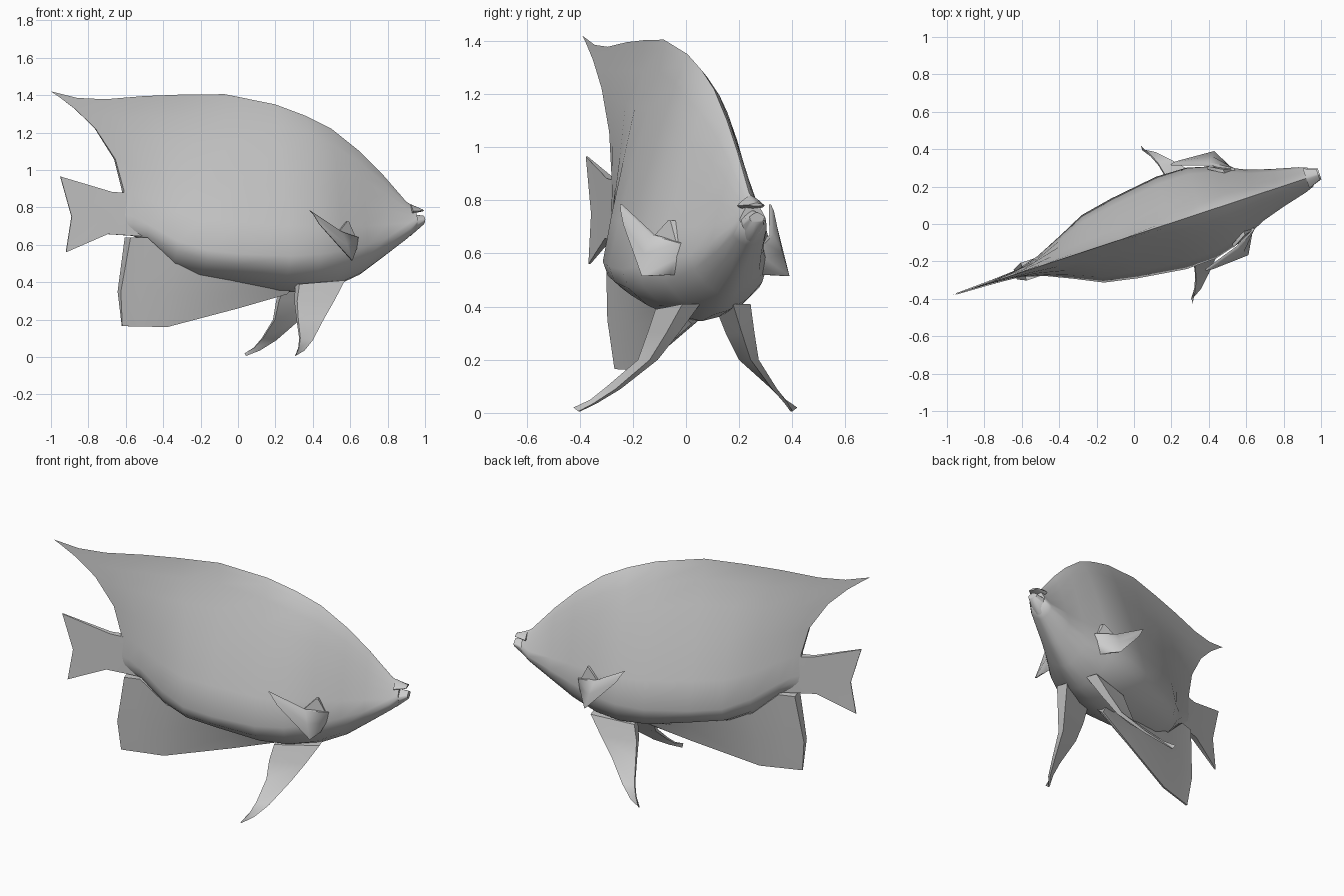
import bpy, bmesh, math

cube = bpy.data.objects.get("Cube")
if cube:
    bpy.data.objects.remove(cube, do_unlink=True)

grey = bpy.data.materials.new("plain grey")
grey.use_nodes = True
COLOUR = (0.6, 0.6, 0.6, 1)
grey.diffuse_color = COLOUR
grey.node_tree.nodes["Principled BSDF"].inputs["Base Color"].default_value = COLOUR

# The fish swims along a line turned a little about z
TURN = math.atan(0.33)
C, S = math.cos(TURN), math.sin(TURN)


def place(x, v, z):
    """x along the fish's spine, v sideways from it, z up."""
    return (x - S * v, x * S / C - 0.06 + C * v, z)


def finish(name, bm, angle=60):
    bmesh.ops.recalc_face_normals(bm, faces=bm.faces)
    mesh = bpy.data.meshes.new(name)
    bm.to_mesh(mesh)
    bm.free()
    mesh.materials.append(grey)
    obj = bpy.data.objects.new(name, mesh)
    bpy.context.collection.objects.link(obj)
    bpy.ops.object.select_all(action='DESELECT')
    obj.select_set(True)
    bpy.context.view_layer.objects.active = obj
    bpy.ops.object.shade_smooth_by_angle(angle=math.radians(angle))


def back_width(x, t):
    """Share of the half width at height t: thin fin at the rear, rounded head in front."""
    front = min(1, max(0, (x + 0.1) / 0.5))
    rear = max(1 - 1.1 * t ** 1.15, 0.3 * (1 - t))
    return front * (1 - t) ** 0.7 + (1 - front) * rear


def loft(name, stations):
    """Stations: x, top z, widest z, bottom z, half width, backward sweep of the top."""
    bm = bmesh.new()
    rings = []
    for x, top, wide, bottom, w, sweep in stations:
        half = [(x - sweep * t ** 2.6, w * back_width(x, t), wide + (top - wide) * t)
                for t in (1, 0.96, 0.86, 0.7, 0.45, 0.2, 0)]
        for i in range(1, 4):
            a = i * math.pi / 8
            half.append((x, w * math.cos(a) ** 1.4, wide - (wide - bottom) * math.sin(a)))
        half.append((x, 0, bottom))
        ring = half + [(px, -v, z) for px, v, z in reversed(half[1:-1])]
        rings.append([bm.verts.new(place(*p)) for p in ring])
    n = len(rings[0])
    for a, b in zip(rings, rings[1:]):
        for i in range(n):
            j = (i + 1) % n
            bm.faces.new((a[i], a[j], b[j], b[i]))
    # Cap the ends with strips across the fish
    for ring in (rings[0], rings[-1]):
        bm.faces.new((ring[0], ring[1], ring[-1]))
        for i in range(1, n // 2 - 1):
            bm.faces.new((ring[i], ring[i + 1], ring[-i - 1], ring[-i]))
        k = n // 2
        bm.faces.new((ring[k - 1], ring[k], ring[k + 1]))
    finish(name, bm)


def fin(name, rows, thick, side=1):
    """Two-sided sheet; rows of (x, v, z) or (x, z), thickness per column."""
    bm = bmesh.new()
    sheets = []
    for sign in (1, -1):
        sheet = []
        for row in rows:
            line = []
            for p, t in zip(row, thick):
                v = p[1] * side if len(p) == 3 else 0
                line.append(bm.verts.new(place(p[0], v + sign * t, p[-1])))
            sheet.append(line)
        sheets.append(sheet)
        for a, b in zip(sheet, sheet[1:]):
            for i in range(len(a) - 1):
                bm.faces.new((a[i], a[i + 1], b[i + 1], b[i]))
    # Close the rim
    rims = [s[0] + [r[-1] for r in s[1:-1]] + s[-1][::-1]
            + [r[0] for r in s[-2:0:-1]] for s in sheets]
    for i in range(len(rims[0])):
        j = (i + 1) % len(rims[0])
        bm.faces.new((rims[0][i], rims[0][j], rims[1][j], rims[1][i]))
    finish(name, bm)


# Body and swept dorsal fin in one skin
loft("body", [
    (-.61, 1.42, .76, .66, .022, .39),
    (-.57, 1.385, .75, .65, .035, .29),
    (-.5, 1.378, .71, .62, .055, .21),
    (-.36, 1.395, .62, .49, .12, .14),
    (-.22, 1.403, .57, .43, .19, .08),
    (-.05, 1.405, .55, .4, .225, .02),
    (.2, 1.35, .54, .35, .26, 0),
    (.36, 1.29, .55, .345, .255, 0),
    (.5, 1.22, .57, .37, .215, 0),
    (.65, 1.1, .6, .44, .143, 0),
    (.77, .98, .64, .53, .105, 0),
    (.9, .83, .69, .63, .07, 0),
    (.945, .803, .73, .67, .052, 0),
])
loft("upper_lip", [(.92, .818, .78, .765, .055, 0), (.985, .79, .783, .778, .03, 0)])
loft("lower_lip", [(.92, .765, .72, .645, .055, 0), (.992, .755, .738, .708, .03, 0)])

fin("tail_fin", [
    [(-.57, .875), (-.68, .883), (-.95, .965)],
    [(-.57, .76), (-.7, .77), (-.89, .75)],
    [(-.52, .645), (-.7, .657), (-.92, .56)],
], (.025, .015, .004))

# Anal fin, from its front to its rear edge
fin("anal_fin", [
    [(.28, .37), (.27, .355), (.26, .335)],
    [(0, .42), (0, .35), (0, .26)],
    [(-.35, .5), (-.37, .33), (-.38, .16)],
    [(-.5, .64), (-.53, .4), (-.52, .163)],
    [(-.59, .64), (-.635, .35), (-.62, .165)],
], (.05, .028, .005))

for label, side in (("left", 1), ("right", -1)):
    # Long pelvic fins the fish rests on
    fin(label + "_pelvic_fin", [
        [(.53, .1, .41), (.46, .15, .3), (.39, .2, .2), (.3, .31, .09), (.235, .38, .035), (.175, .42, .006)],
        [(.28, .12, .39), (.26, .155, .3), (.255, .2, .2), (.23, .32, .1), (.205, .38, .05), (.175, .44, .02)],
    ], (.035, .025, .016, .01, .007, .004), side)
    # Cupped pectoral fins
    fin(label + "_pectoral_fin", [
        [(.59, .16, .64), (.48, .235, .67), (.29, .295, .785)],
        [(.58, .165, .58), (.5, .265, .6), (.31, .3, .76)],
        [(.55, .18, .52), (.52, .285, .515), (.34, .3, .71)],
    ], (.012, .008, .004), side)
    # Low pointed root above each pectoral fin
    fin(label + "_pectoral_root", [
        [(.535, .175, .725), (.525, .18, .725)],
        [(.575, .165, .64), (.46, .22, .66)],
    ], (.01, .01), side)
